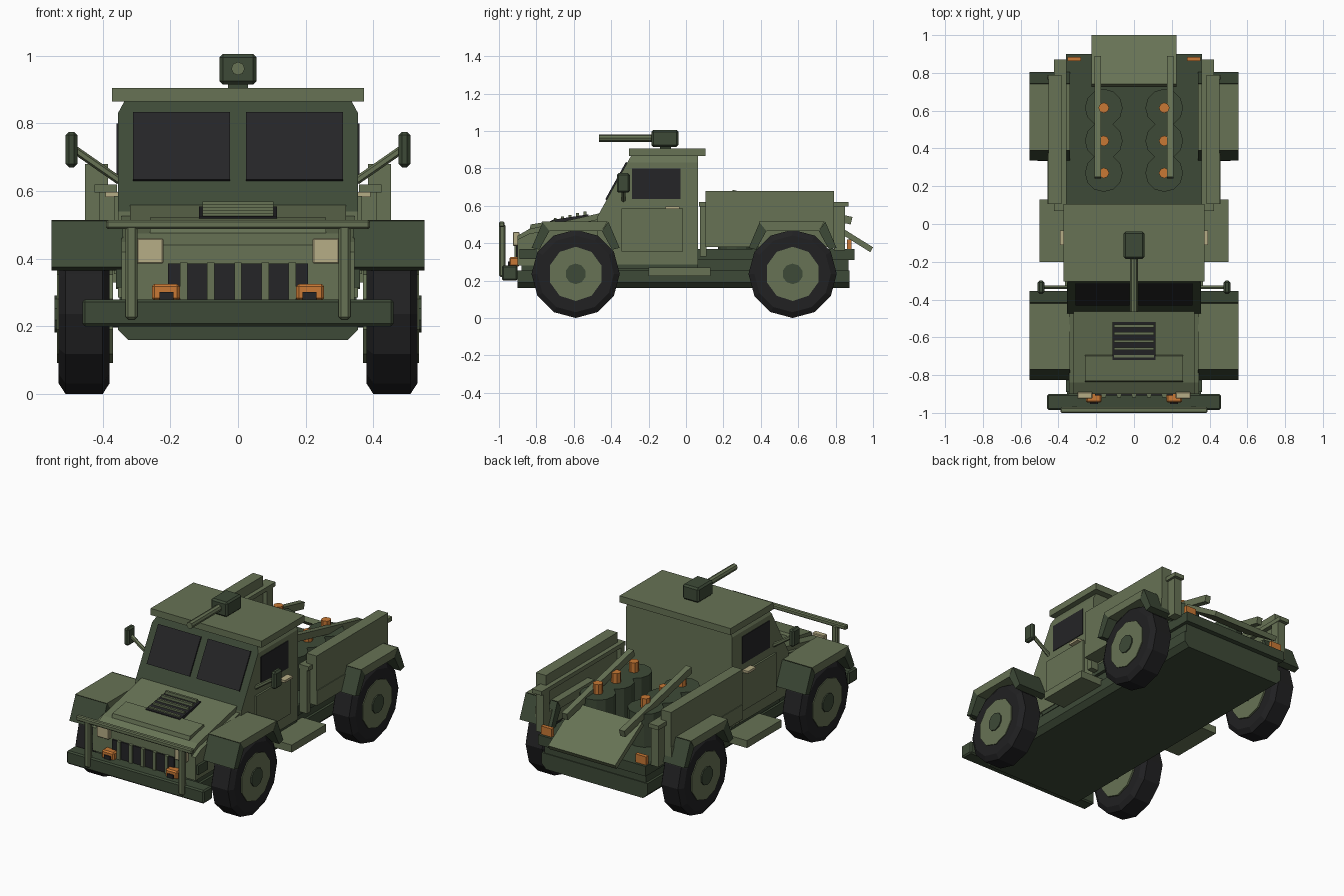
import bpy, bmesh, math
from mathutils import Vector

if "Cube" in bpy.data.objects:
    bpy.data.objects.remove(bpy.data.objects["Cube"])

def material(name, c):
    m = bpy.data.materials.new(name)
    m.diffuse_color = (*c, 1)
    m.use_nodes = True
    m.node_tree.nodes["Principled BSDF"].inputs["Base Color"].default_value = m.diffuse_color
    return m

LIGHT = material("olive green", (0.135, 0.170, 0.090))
DARK = material("dark green", (0.047, 0.068, 0.038))
BLACK = material("rubber black", (0.015, 0.015, 0.016))
GLASS = material("glass black", (0.018, 0.018, 0.020))
CREAM = material("cream", (0.47, 0.42, 0.24))
ORANGE = material("orange", (0.58, 0.19, 0.035))

def finish(name, bm, *mats):
    bmesh.ops.recalc_face_normals(bm, faces=bm.faces)
    me = bpy.data.meshes.new(name)
    bm.to_mesh(me)
    bm.free()
    for m in mats:
        me.materials.append(m)
    ob = bpy.data.objects.new(name, me)
    bpy.context.collection.objects.link(ob)
    return ob

def prism(name, pts, x0, x1, mat, top_z=None, top_half=None, rule=None, mat2=None):
    """Side profile of (y, z) points extruded in x; points above top_z pull in to top_half."""
    bm = bmesh.new()
    def vx(x, z):
        return math.copysign(top_half, x) if top_z is not None and z > top_z else x
    a = [bm.verts.new((vx(x0, z), y, z)) for y, z in pts]
    b = [bm.verts.new((vx(x1, z), y, z)) for y, z in pts]
    bm.faces.new(a)
    bm.faces.new(b[::-1])
    for i in range(len(pts)):
        j = (i + 1) % len(pts)
        bm.faces.new((a[i], b[i], b[j], a[j]))
    if rule:
        bmesh.ops.recalc_face_normals(bm, faces=bm.faces)
        for f in bm.faces:
            f.material_index = int(rule(f.normal))
    return finish(name, bm, *([mat, mat2] if mat2 else [mat]))

def box(name, x0, x1, y0, y1, z0, z1, mat, bevel=0):
    ob = prism(name, [(y0, z0), (y0, z1), (y1, z1), (y1, z0)], x0, x1, mat)
    if bevel:
        m = ob.modifiers.new("bevel", 'BEVEL')
        m.width, m.segments = bevel, 1
    return ob

def both(fn, name, x0, x1, *rest, **kw):
    for s, side in ((1, "left"), (-1, "right")):
        fn(f"{side}_{name}", s * x0, s * x1, *rest, **kw)

def prism_x(name, x0, x1, pts, mat):
    return prism(name, pts, x0, x1, mat)

def lathe(name, rings, n, origin, axis, mat):
    """Rings of (distance along axis, radius) around an axis."""
    bm = bmesh.new()
    axis = Vector(axis).normalized()
    u = axis.cross(Vector((0, 1, 0)) if abs(axis.y) < 0.9 else Vector((1, 0, 0))).normalized()
    v = axis.cross(u)
    loops = []
    for d, r in rings:
        loops.append([bm.verts.new(Vector(origin) + axis * d + r * (u * math.cos(t) + v * math.sin(t)))
                      for t in (2 * math.pi * i / n for i in range(n))])
    for p, q in zip(loops, loops[1:]):
        for i in range(n):
            bm.faces.new((p[i], p[(i + 1) % n], q[(i + 1) % n], q[i]))
    bm.faces.new(loops[0])
    bm.faces.new(loops[-1])
    return finish(name, bm, mat)

# Wheels and fenders
for y, end in ((-0.59, "front"), (0.57, "rear")):
    for s, side in ((1, "left"), (-1, "right")):
        n = f"{side}_{end}"
        c, ax = (0, y, 0.236), (s, 0, 0)
        lathe(n + "_tire", [(.38, .205), (.40, .236), (.51, .236), (.53, .205)], 12, c, ax, BLACK)
        lathe(n + "_hub", [(.37, .145), (.535, .145)], 10, c, ax, LIGHT)
        lathe(n + "_axle_cap", [(.5, .055), (.542, .055)], 10, c, ax, DARK)
        prism(n + "_fender_top", [(y - .18, .515), (y + .17, .515), (y + .14, .465), (y - .14, .465)],
              s * .34, s * .552, LIGHT)
        for k, part in ((-1, "fore"), (1, "aft")):
            prism(f"{n}_fender_{part}_flap", [(y + k * .175, .515), (y + k * .235, .375),
                  (y + k * .195, .365), (y + k * .14, .465)], s * .34, s * .552, DARK)
    lathe(end + "_axle", [(-.4, .04), (.4, .04)], 8, (0, y, 0.236), (1, 0, 0), DARK)

# Chassis, steps and bumper
prism("chassis", [(-.90, .19), (-.90, .255), (.875, .255), (.875, .19)], -.355, .355, DARK)
ch = prism("chassis_keel", [(-.90, .19), (.875, .19), (.875, .16), (-.90, .16)], -.325, .325, DARK)
for v in ch.data.vertices:
    if v.co.z > .18:
        v.co.x *= .355 / .325
box("underbody", -.34, .34, -.88, .87, .25, .32, DARK)
both(box, "step", .33, .50, -.20, .13, .225, .27, LIGHT)
box("front_bumper", -.46, .46, -.985, -.90, .20, .28, DARK, .008)
both(box, "front_skirt", .20, .36, -.89, -.80, .315, .37, DARK)

# Bull bar
both(box, "bull_bar_post", .297, .333, -1.0, -.965, .22, .50, LIGHT, .008)
box("bull_bar_top", -.39, .39, -1.0, -.97, .487, .515, LIGHT, .006)

# Hood with raised panel and vent
prism("nose", [(-.90, .28), (-.90, .42), (-.84, .45), (-.46, .53), (-.46, .28)], -.345, .345, LIGHT)
prism("hood", [(-.90, .42), (-.90, .44), (-.84, .475), (-.46, .56), (-.46, .53), (-.84, .45)],
      -.32, .32, LIGHT)
prism("hood_raised_panel", [(-.84, .46), (-.83, .50), (-.70, .522), (-.69, .50)], -.26, .26, LIGHT)
def hood_z(y):
    return .475 + (y + .84) * .085 / .38
prism("hood_vent", [(y, hood_z(y) + d) for y, d in ((-.72, 0), (-.72, .022), (-.52, .008), (-.52, 0))],
      -.115, .115, GLASS)
for i in range(5):
    y = -.70 + i * .04
    box(f"hood_vent_slat_{i}", -.105, .105, y - .007, y + .007, hood_z(y), hood_z(y) + .027, LIGHT)

# Grille and lamps
box("grille", -.207, .207, -.908, -.89, .28, .385, GLASS)
for i in range(5):
    x = (i - 2) * .08
    box(f"grille_bar_{i}", x - .011, x + .011, -.918, -.90, .28, .388, LIGHT)
both(box, "headlight", .22, .30, -.925, -.89, .385, .46, CREAM, .004)
both(box, "fog_lamp", .172, .255, -.945, -.89, .275, .325, ORANGE, .008)
both(box, "fog_lamp_lens", .19, .232, -.952, -.94, .27, .302, GLASS)

# Cab
def front_y(z):
    return -.475 + .554 * (z - .54)
def leaning(n):
    return n.y < -.3 and n.z > .2
prism("cab", [(-.475, .285), (-.475, .54), (front_y(.83), .83), (.065, .83), (.065, .285)],
      -.355, .355, LIGHT, rule=leaning, mat2=DARK)
prism("cab_shoulder", [(front_y(.83), .83), (front_y(.867), .867), (.065, .867), (.065, .83)],
      -.355, .355, LIGHT, .84, .335, leaning, DARK)
box("cab_sill", -.35, .35, -.40, .065, .262, .29, DARK)
box("roof", -.372, .372, -.305, .105, .865, .905, LIGHT)
both(prism_x, "windshield", .023, .31, [(front_y(.63), .63), (front_y(.63) - .007, .634),
     (front_y(.83) - .007, .834), (front_y(.83), .83)], GLASS)
both(box, "side_window", .35, .359, -.29, -.03, .635, .80, GLASS)
both(box, "door_panel", .35, .366, -.345, -.015, .355, .585, LIGHT)
both(box, "door_handle", .35, .392, -.11, -.035, .583, .597, CREAM)

# Mirrors
both(box, "mirror", .475, .51, -.37, -.30, .67, .775, DARK, .01)
for s, side in ((1, "left"), (-1, "right")):
    lathe(side + "_mirror_arm", [(0, .012), (.165, .012)], 6, (s * .35, -.335, .63), (s * .82, 0, .57), LIGHT)

# Roof gun
box("gun_mount", -.03, .03, -.14, -.08, .90, .93, DARK)
box("gun_body", -.055, .055, -.185, -.04, .915, 1.005, DARK, .01)
lathe("gun_barrel", [(0, .02), (.30, .02)], 8, (0, -.165, .962), (0, -1, 0), LIGHT)

# Cargo bed
box("bed_floor", -.36, .36, .06, .90, .31, .37, DARK)
both(box, "bed_wall", .385, .453, .105, .79, .39, .68, LIGHT)
both(box, "bed_wall_lower_panel", .36, .457, .105, .79, .38, .47, LIGHT)
both(box, "bed_rail", .358, .424, .07, .87, .595, .62, LIGHT)
both(box, "bed_front_post", .36, .41, .075, .11, .33, .60, LIGHT)
both(box, "bed_rear_post", .36, .41, .79, .85, .36, .60, LIGHT)
both(box, "tail_lamp", .28, .352, .862, .885, .365, .42, ORANGE)
prism("tail_ramp", [(.725, .515), (.985, .352), (1.0, .378), (.74, .54)], -.225, .225, LIGHT)
both(prism_x, "sloped_rail", .175, .21, [(.25, .685), (.89, .54), (.88, .50), (.24, .645)], LIGHT)

# Cargo drums with orange caps
for s, side in ((1, "left"), (-1, "right")):
    for i, y in enumerate((.27, .44, .615)):
        lathe(f"{side}_drum_{i}", [(0, .10), (.205, .10)], 12, (s * .16, y, .365), (0, 0, 1), DARK)
        lathe(f"{side}_drum_cap_{i}", [(0, .028), (.065, .028)], 8, (s * .16, y, .565), (0, 0, 1), ORANGE)
